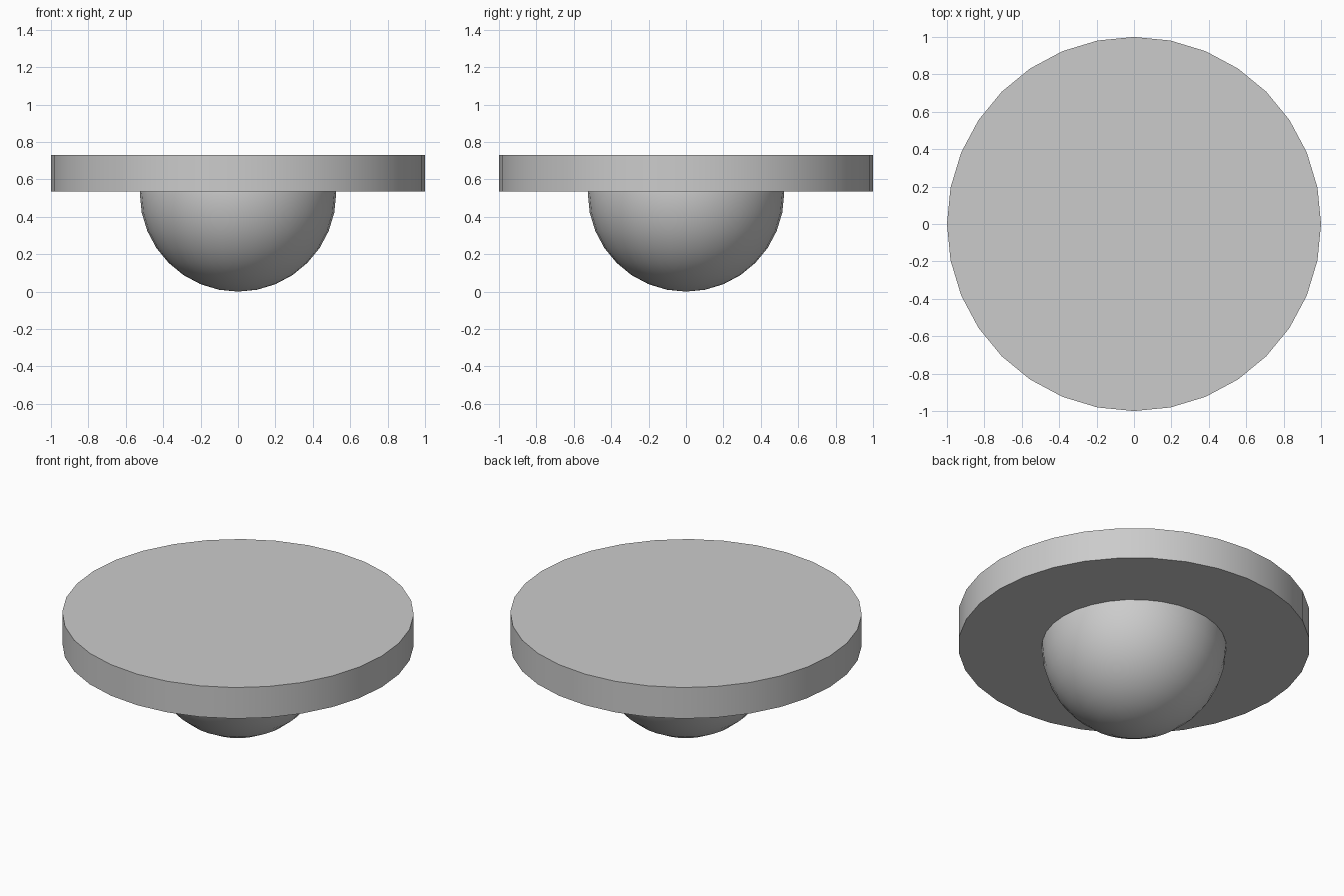
import bpy, bmesh
from mathutils import Matrix

if "Cube" in bpy.data.objects:
    bpy.data.objects.remove(bpy.data.objects["Cube"])

RADIUS, RIM_Z, TOP_Z = 0.525, 0.535, 0.73


def make_object(name, bm):
    mesh = bpy.data.meshes.new(name)
    bm.to_mesh(mesh)
    bm.free()
    obj = bpy.data.objects.new(name, mesh)
    bpy.context.collection.objects.link(obj)
    bpy.ops.object.select_all(action='DESELECT')
    obj.select_set(True)
    bpy.context.view_layer.objects.active = obj
    bpy.ops.object.shade_smooth_by_angle(angle=0.6)
    return obj


# Flat round plate on top
bm = bmesh.new()
bmesh.ops.create_cone(bm, cap_ends=True, segments=32, radius1=1, radius2=1,
                      depth=TOP_Z - RIM_Z,
                      matrix=Matrix.Translation((0, 0, (TOP_Z + RIM_Z) / 2)))
make_object("round_plate", bm)

# Rounded bowl below, trimmed at the underside of the plate
bm = bmesh.new()
bmesh.ops.create_uvsphere(bm, u_segments=32, v_segments=16, radius=RADIUS,
                          matrix=Matrix.Translation((0, 0, RADIUS)))
bmesh.ops.bisect_plane(bm, geom=bm.verts[:] + bm.edges[:] + bm.faces[:],
                       plane_co=(0, 0, RIM_Z), plane_no=(0, 0, 1),
                       clear_outer=True)
make_object("half_sphere_base", bm)
